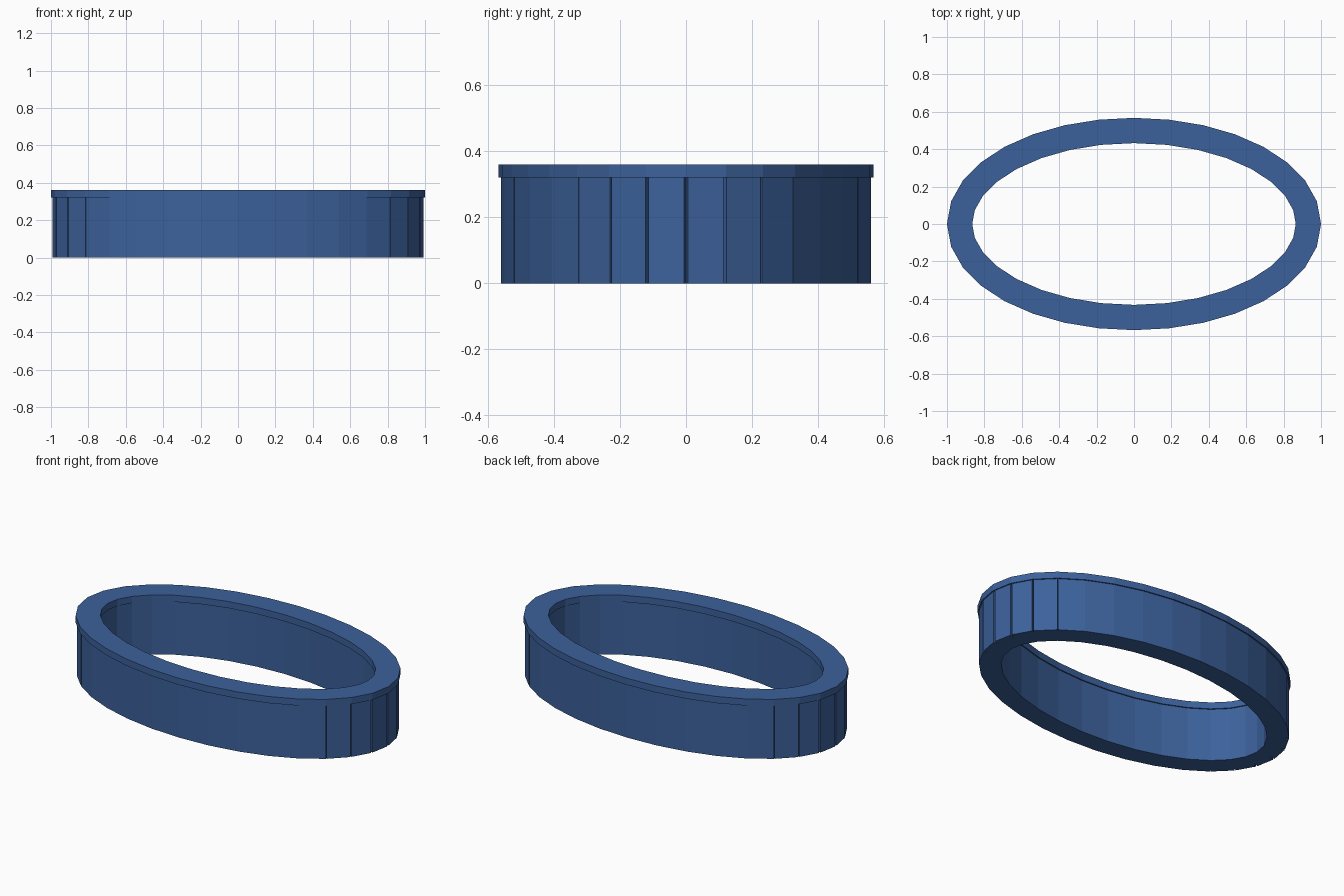
import bpy, bmesh, math
from mathutils import Matrix, Vector

if "Cube" in bpy.data.objects:
    bpy.data.objects.remove(bpy.data.objects["Cube"])

N = 32                 # sides of the oval
A, B = 0.9325, 0.5     # centreline radii
WALL, RIM = 0.06, 0.0675   # half widths
Z_STEP, Z_TOP = 0.32, 0.36

blue = bpy.data.materials.new("blue")
blue.diffuse_color = (0.045, 0.12, 0.33, 1)
blue.use_nodes = True
blue.node_tree.nodes["Principled BSDF"].inputs["Base Color"].default_value = blue.diffuse_color


def centre(i):
    t = 2 * math.pi * i / N
    return Vector((A * math.cos(t), B * math.sin(t), 0))


def offset(i, d):
    t = 2 * math.pi * i / N
    n = Vector((math.cos(t) / A, math.sin(t) / B, 0)).normalized()
    return centre(i) + n * d


def finish(name, bm):
    bmesh.ops.recalc_face_normals(bm, faces=bm.faces)
    me = bpy.data.meshes.new(name)
    bm.to_mesh(me)
    bm.free()
    me.materials.append(blue)
    ob = bpy.data.objects.new(name, me)
    bpy.context.collection.objects.link(ob)
    return ob


# Oval wall: straight panels butted end to end
bm = bmesh.new()
for i in range(N):
    p, q = centre(i), centre(i + 1)
    d = q - p
    mid = (p + q) / 2 + Vector((0, 0, Z_STEP / 2))
    m = (Matrix.Translation(mid)
         @ Matrix.Rotation(math.atan2(d.y, d.x), 4, 'Z')
         @ Matrix.Diagonal((d.length + 0.01, 2 * WALL, Z_STEP, 1)))
    bmesh.ops.create_cube(bm, size=1, matrix=m)
finish("wall_panels", bm)

# Slightly wider flat rim on top
bm = bmesh.new()
loops = []
for d, z in ((RIM, Z_STEP), (RIM, Z_TOP), (-RIM, Z_TOP), (-RIM, Z_STEP)):
    loops.append([bm.verts.new(offset(i, d) + Vector((0, 0, z))) for i in range(N)])
for k in range(4):
    a, b = loops[k], loops[(k + 1) % 4]
    for i in range(N):
        j = (i + 1) % N
        bm.faces.new((a[i], a[j], b[j], b[i]))
finish("top_rim", bm)
